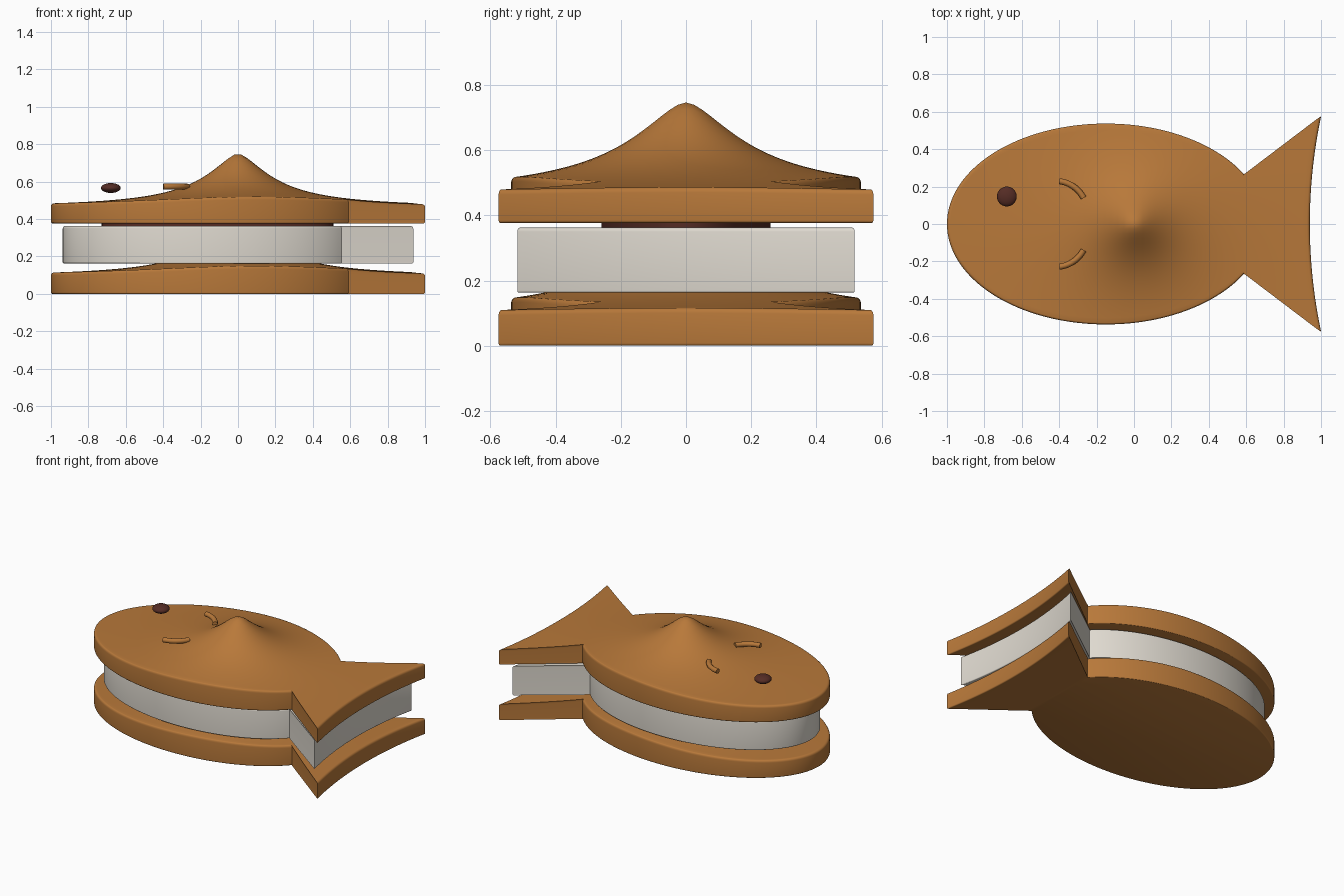
import bpy, bmesh, math

cube = bpy.data.objects.get("Cube")
if cube:
    bpy.data.objects.remove(cube)


def material(name, rgb):
    m = bpy.data.materials.new(name)
    m.use_nodes = True
    m.diffuse_color = (*rgb, 1)
    m.node_tree.nodes["Principled BSDF"].inputs["Base Color"].default_value = (*rgb, 1)
    return m


WAFER = material("baked brown", (0.48, 0.19, 0.042))
CREAM = material("cream white", (0.74, 0.70, 0.63))
DARK = material("dark red brown", (0.09, 0.025, 0.018))

NOTCH, TIP, TIP_Y = 0.59, 1.0, 0.575
BODY_X, BODY_A, BODY_B = -0.15, 0.85, 0.537


def half_width(x):
    return BODY_B * math.sqrt(max(0, 1 - ((x - BODY_X) / BODY_A) ** 2))


def fish_point(t, v):
    """t: 0 nose, 1 notch, 2 tail end; v: -1 to 1 across."""
    if t <= 1:
        angle = math.pi - t * (math.pi - math.acos((NOTCH - BODY_X) / BODY_A))
        x = BODY_X + BODY_A * math.cos(angle)
        return x, v * half_width(x)
    k = t - 1
    end = 0.94 + (TIP - 0.94) * v * v
    root = half_width(NOTCH)
    return NOTCH + k * (end - NOTCH), v * (root + k * (TIP_Y - root))


def finish(obj, mat):
    obj.data.materials.append(mat)
    bpy.ops.object.select_all(action='DESELECT')
    obj.select_set(True)
    bpy.context.view_layer.objects.active = obj
    bpy.ops.object.shade_smooth_by_angle(angle=math.radians(40))
    return obj


def fish_slab(name, bottom, top, mat, sx=1, sy=1, soft=0.016):
    """Fish outline with a surface top(r), rounded rims and a flat base."""
    bm = bmesh.new()
    ts = [i / 64 for i in range(65)] + [1 + i / 16 for i in range(1, 17)]
    inner = 1 - soft
    grid = []
    for t in ts:
        row = []
        for j in range(41):
            x, y = fish_point(t, j / 20 - 1)
            x, y = x * sx * inner, y * sy * inner
            row.append(bm.verts.new((x, y, top(math.hypot(x, y)))))
        grid.append(row)
    for a, b in zip(grid, grid[1:]):
        for j in range(40):
            bm.faces.new((a[j], b[j], b[j + 1], a[j + 1]))
    bmesh.ops.remove_doubles(bm, verts=bm.verts, dist=0.00001)
    bmesh.ops.dissolve_degenerate(bm, edges=bm.edges, dist=0.00001)

    # Rim: quarter round, straight wall, quarter round
    rim = [e for e in bm.edges if e.is_boundary]
    arc = [math.radians(a) for a in (22.5, 45, 67.5, 90)]
    rings = [(inner + soft * math.sin(a), None, soft * (math.cos(a) - 1)) for a in arc]
    low = soft * 0.5
    rings += [(1 - low + low * math.sin(a), bottom + low * (1 - math.cos(a)), 0)
              for a in reversed([0] + arc)]
    scale, drop = inner, 0
    for s, z, dz in rings:
        new = bmesh.ops.extrude_edge_only(bm, edges=rim)["geom"]
        rim = [g for g in new if isinstance(g, bmesh.types.BMEdge)]
        for v in (g for g in new if isinstance(g, bmesh.types.BMVert)):
            v.co.x *= s / scale
            v.co.y *= s / scale
            v.co.z = v.co.z + dz - drop if z is None else z
        scale, drop = s, dz
    bmesh.ops.holes_fill(bm, edges=rim, sides=0)
    bmesh.ops.recalc_face_normals(bm, faces=bm.faces)
    mesh = bpy.data.meshes.new(name)
    bm.to_mesh(mesh)
    bm.free()
    obj = bpy.data.objects.new(name, mesh)
    bpy.context.collection.objects.link(obj)
    return finish(obj, mat)


def peak(r):
    return 0.46 + 0.29 / (1 + (r / 0.22) ** 1.6)


# Two wafers with the cream between them
fish_slab("top_wafer", 0.377, peak, WAFER)
fish_slab("bottom_wafer", 0.0, lambda r: min(peak(r) - 0.37, 0.33), WAFER)
fish_slab("cream_filling", 0.163, lambda r: 0.362, CREAM, 0.937, 0.9, 0.012)

# Thin jam layer showing in the upper gap
bpy.ops.mesh.primitive_cylinder_add(vertices=64, radius=1, depth=0.03, location=(-0.11, 0, 0.363))
jam = bpy.context.object
jam.name = "jam_layer"
jam.scale = (0.62, 0.26, 1)
finish(jam, DARK)

# Single flattened eye
bpy.ops.mesh.primitive_uv_sphere_add(segments=32, ring_count=16, radius=0.053,
                                     location=(-0.68, 0.147, 0.566))
eye = bpy.context.object
eye.name = "eye"
eye.scale = (1, 1, 0.5)
finish(eye, DARK)

# Curved gill marks
for side, name in ((1, "left_gill"), (-1, "right_gill")):
    curve = bpy.data.curves.new(name, 'CURVE')
    curve.dimensions = '3D'
    curve.bevel_depth = 0.016
    curve.bevel_resolution = 4
    curve.use_fill_caps = True
    spline = curve.splines.new('POLY')
    spline.points.add(12)
    for i, p in enumerate(spline.points):
        a = math.radians(83 - 55 * i / 12)
        p.co = (-0.42 + 0.17 * math.cos(a), side * (0.06 + 0.17 * math.sin(a)), 0.573, 1)
    curve.materials.append(WAFER)
    bpy.context.collection.objects.link(bpy.data.objects.new(name, curve))
